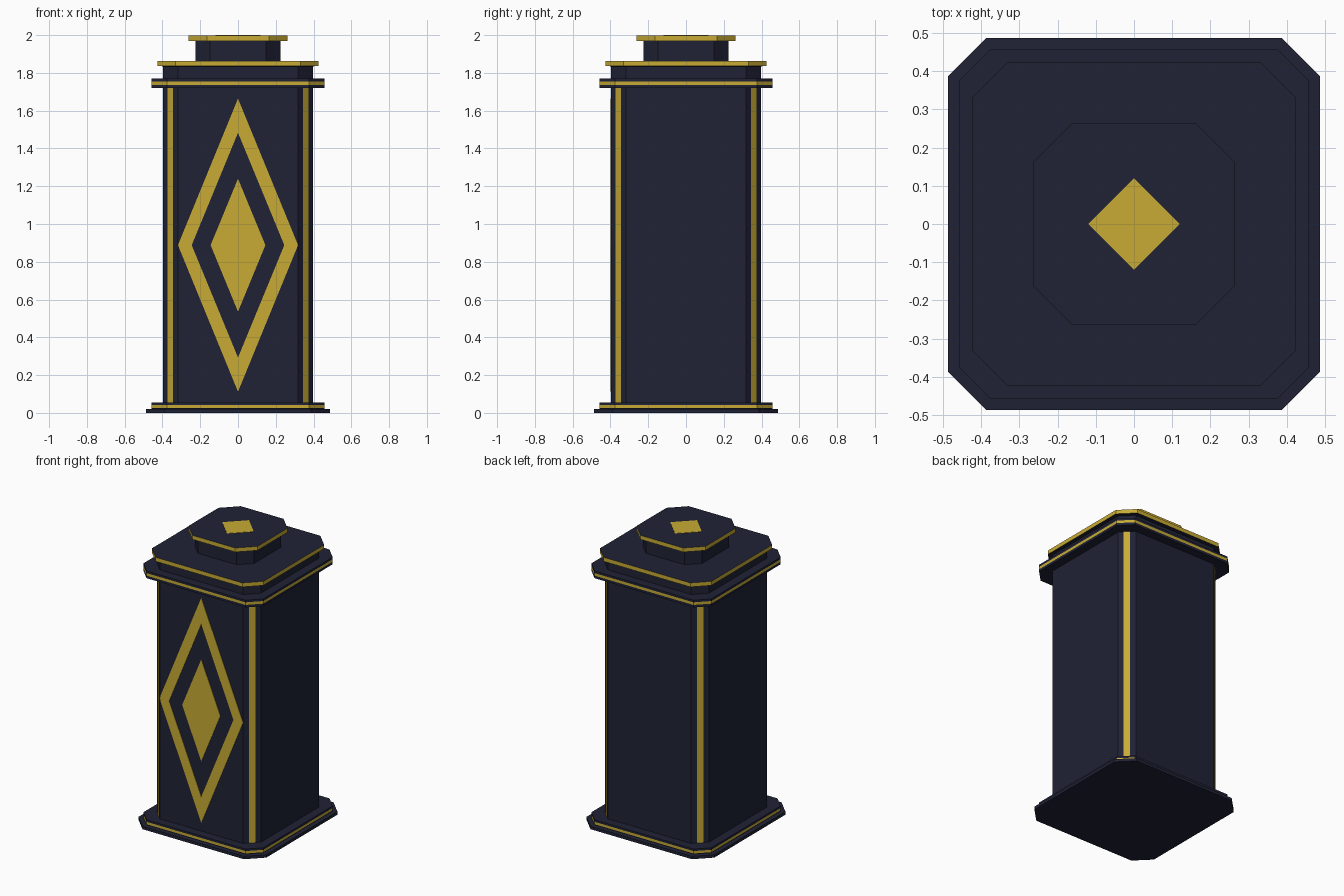
import bpy, bmesh
from math import pi
from mathutils import Matrix

if "Cube" in bpy.data.objects:
    bpy.data.objects.remove(bpy.data.objects["Cube"])


def material(name, color):
    m = bpy.data.materials.new(name)
    m.diffuse_color = color
    m.use_nodes = True
    m.node_tree.nodes["Principled BSDF"].inputs["Base Color"].default_value = m.diffuse_color
    return m


NAVY = material("navy", (0.014, 0.016, 0.036, 1))
GOLD = material("gold", (0.58, 0.41, 0.035, 1))


def finish(name, bm):
    bmesh.ops.recalc_face_normals(bm, faces=bm.faces)
    me = bpy.data.meshes.new(name)
    bm.to_mesh(me)
    bm.free()
    me.materials.append(NAVY)
    me.materials.append(GOLD)
    ob = bpy.data.objects.new(name, me)
    bpy.context.collection.objects.link(ob)
    return ob


def tier(name, rings):
    """Chamfered-square loft; each ring is (half width, chamfer, z, gold band below it)."""
    bm = bmesh.new()
    prev = None
    for h, c, z, gold in rings:
        k = h - c
        pts = [(h, -k), (h, k), (k, h), (-k, h), (-h, k), (-h, -k), (-k, -h), (k, -h)]
        ring = [bm.verts.new((x, y, z)) for x, y in pts]
        if prev:
            for i in range(8):
                j = (i + 1) % 8
                f = bm.faces.new((prev[i], prev[j], ring[j], ring[i]))
                f.material_index = gold
        else:
            bm.faces.new(ring[::-1])
        prev = ring
    bm.faces.new(prev)
    return finish(name, bm)


def inlay(name, outer, matrix, depth, inner=None):
    """Thin gold rhombus (or rhombic frame) in local XY, raised along local Z."""
    bm = bmesh.new()

    def loop(w, h):
        return [bm.verts.new(p) for p in ((w, 0, 0), (0, h, 0), (-w, 0, 0), (0, -h, 0))]

    a = loop(*outer)
    if inner:
        b = loop(*inner)
        for i in range(4):
            j = (i + 1) % 4
            bm.faces.new((a[i], a[j], b[j], b[i]))
    else:
        bm.faces.new(a)
    ext = bmesh.ops.extrude_face_region(bm, geom=bm.faces[:], use_keep_orig=True)
    for v in ext["geom"]:
        if isinstance(v, bmesh.types.BMVert):
            v.co.z += depth
    for f in bm.faces:
        f.material_index = 1
    bm.transform(matrix)
    return finish(name, bm)


# Stepped plinth with a gold line
tier("base", [(.487, .10, 0, 0), (.487, .10, .02, 0), (.457, .08, .022, 0),
              (.457, .08, .025, 0), (.457, .08, .042, 1), (.457, .08, .056, 0)])
# Main column
tier("body", [(.397, .08, .05, 0), (.397, .08, 1.73, 0)])
# Cornice with a gold line
tier("cornice", [(.457, .08, 1.72, 0), (.457, .08, 1.737, 0),
                 (.457, .08, 1.755, 1), (.457, .08, 1.77, 0)])
# Lid and cap, each flaring to a gold-edged slab
tier("lid", [(.397, .08, 1.765, 0), (.397, .08, 1.835, 0),
             (.425, .095, 1.836, 0), (.425, .095, 1.864, 1)])
tier("cap", [(.225, .077, 1.86, 0), (.225, .077, 1.969, 0),
             (.263, .10, 1.97, 0), (.263, .10, 1.998, 1)])

# Gold strips down the four chamfered corners
for i in range(4):
    bm = bmesh.new()
    bmesh.ops.create_cube(bm, size=1, matrix=Matrix.Rotation(pi / 4 + i * pi / 2, 4, 'Z')
                          @ Matrix.Translation((.357 * 2 ** .5, 0, .8875))
                          @ Matrix.Diagonal((.006, .04, 1.665, 1)))
    for f in bm.faces:
        f.material_index = 1
    finish(f"corner_strip_{i + 1}", bm)

# Front diamonds and the top diamond
front = Matrix.Translation((0, -.396, .888)) @ Matrix.Rotation(pi / 2, 4, 'X')
inlay("front_diamond_frame", (.318, .776), front, .004, (.245, .595))
inlay("front_diamond", (.145, .352), front, .004)
inlay("top_diamond", (.12, .12), Matrix.Translation((0, 0, 1.997)), .003)
